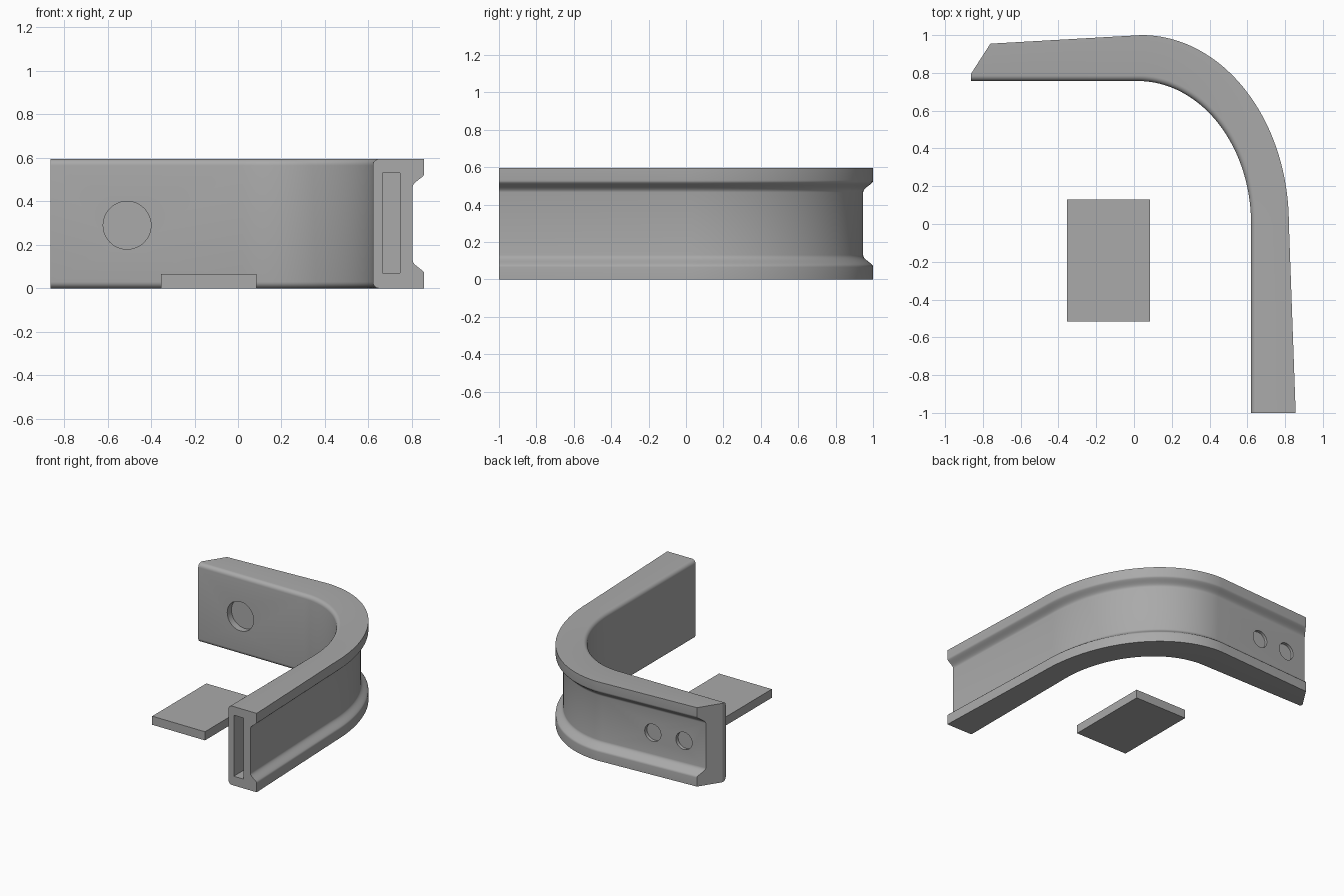
import bpy, bmesh, math
from mathutils import Vector

if "Cube" in bpy.data.objects:
    bpy.data.objects.remove(bpy.data.objects["Cube"], do_unlink=True)

grey = bpy.data.materials.new("plain grey")
grey.use_nodes = True
colour = (0.40, 0.40, 0.40, 1)
grey.diffuse_color = colour
grey.node_tree.nodes["Principled BSDF"].inputs["Base Color"].default_value = colour

HEIGHT = 0.595


def finish(bm, name):
    bmesh.ops.recalc_face_normals(bm, faces=bm.faces)
    mesh = bpy.data.meshes.new(name)
    bm.to_mesh(mesh)
    bm.free()
    mesh.materials.append(grey)
    ob = bpy.data.objects.new(name, mesh)
    bpy.context.collection.objects.link(ob)
    return ob


def box(name, low, high):
    bm = bmesh.new()
    bmesh.ops.create_cube(bm, size=1)
    for v in bm.verts:
        v.co = [l + (c + 0.5) * (h - l) for c, l, h in zip(v.co, low, high)]
    return finish(bm, name)


def drill(name, x, z, radius, y0, y1):
    bm = bmesh.new()
    bmesh.ops.create_cone(bm, cap_ends=True, segments=48, radius1=radius,
                          radius2=radius, depth=abs(y1 - y0))
    for v in bm.verts:
        v.co = (x + v.co.x, (y0 + y1) / 2 + v.co.z, z + v.co.y)
    return finish(bm, name)


def half_profile():
    """Lower half of the section: (on outer side, inset from that side, z)."""
    points = []
    r = 0.03
    for i in range(7):                       # rounded inner edge
        a = math.pi / 2 * i / 6
        points.append((False, r - r * math.cos(a), r - r * math.sin(a)))
    points += [(True, 0, 0), (True, 0, 0.065)]
    for i in range(1, 11):                   # S-shaped flange fillet
        t = i / 10
        points.append((True, 0.053 * (1 - math.cos(math.pi * t)) / 2,
                       0.07 + 0.06 * t ** 1.2))
    return points


# Plan of the bend: pairs of inner and outer points
stations = [(Vector((0.62, -1)), Vector((0.856, -1)))]
STEPS = 48
for i in range(STEPS + 1):
    a = math.pi / 2 * i / STEPS
    c, s = math.cos(a), math.sin(a)
    stations.append((Vector((0.02 + 0.6 * c, 0.757 * s)),
                     Vector((0.04 + 0.78 * c, s))))
stations.append((Vector((-0.862, 0.757)), Vector((-0.862, 0.949))))

# Curved channel bar swept along the plan
lower = half_profile()
section = lower + [(o, d, HEIGHT - z) for o, d, z in reversed(lower)]
bm = bmesh.new()
rings = []
for inner, outer in stations:
    across = (outer - inner).normalized()
    ring = []
    for on_outer, inset, z in section:
        p = outer - across * inset if on_outer else inner + across * inset
        ring.append(bm.verts.new((p.x, p.y, z)))
    rings.append(ring)
n = len(section)
for a, b in zip(rings, rings[1:]):
    for i in range(n):
        j = (i + 1) % n
        bm.faces.new((a[i], a[j], b[j], b[i]))
bm.faces.new(rings[0])
bm.faces.new(rings[-1])
# Angled cut at the far end
cut = bmesh.ops.bisect_plane(bm, geom=bm.verts[:] + bm.edges[:] + bm.faces[:],
                             plane_co=(-0.76, 0.955, 0), plane_no=(-0.155, 0.1, 0),
                             clear_outer=True)
rim = [e for e in cut["geom_cut"] if isinstance(e, bmesh.types.BMEdge)]
bmesh.ops.holes_fill(bm, edges=[e for e in bm.edges if e.is_boundary], sides=0)
bar = finish(bm, "curved_bar")

# End slot, large inner recess and two small outer recesses
cutters = [box("slot_cutter", (0.665, -1.1, 0.07), (0.745, -0.7, 0.53)),
           drill("inner_recess_cutter", -0.51, 0.29, 0.11, 0.7, 0.807)]
for x, floor in ((-0.37, 0.90), (-0.62, 0.886)):
    cutters.append(drill("outer_recess_cutter", x, 0.29, 0.065, floor, 1.1))
for cutter in cutters:
    cutter.hide_render = True
    mod = bar.modifiers.new("cut", 'BOOLEAN')
    mod.operation, mod.solver, mod.object = 'DIFFERENCE', 'EXACT', cutter
    bpy.context.view_layer.objects.active = bar
    bpy.ops.object.modifier_apply(modifier=mod.name)
    bpy.data.objects.remove(cutter, do_unlink=True)

# Loose flat plate
box("flat_plate", (-0.355, -0.515, 0), (0.085, 0.13, 0.065))

bpy.ops.object.select_all(action='DESELECT')
bar.select_set(True)
bpy.context.view_layer.objects.active = bar
bpy.ops.object.shade_smooth_by_angle(angle=math.radians(32))
